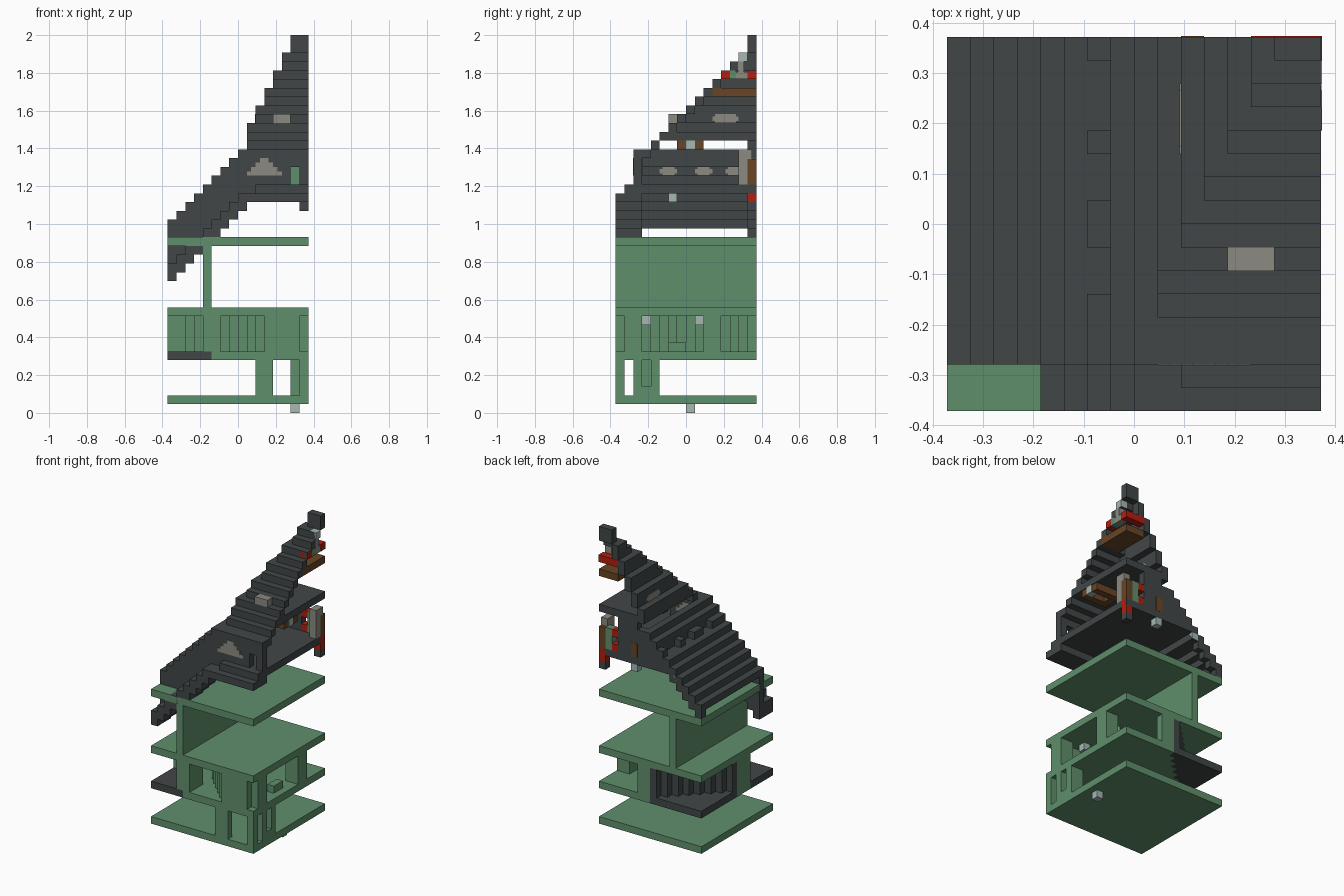
import bpy
import bmesh
from mathutils import Matrix, Vector

U = 2 / 43          # one building block
N = 16              # plan size in blocks

cube = bpy.data.objects.get("Cube")
if cube:
    bpy.data.objects.remove(cube, do_unlink=True)


def material(name, rgb):
    m = bpy.data.materials.new(name)
    m.use_nodes = True
    m.diffuse_color = (*rgb, 1)
    m.node_tree.nodes["Principled BSDF"].inputs["Base Color"].default_value = (*rgb, 1)
    return m


GREEN = material("sage_green", (.117, .275, .15))
DARK = material("slate", (.053, .062, .062))
GREY = material("warm_grey", (.26, .255, .22))
RED = material("red", (.45, .013, .005))
BROWN = material("brown", (.14, .06, .018))
LAMP = material("pale_lamp", (.38, .48, .45))


def part(name, mat, boxes):
    """Build one object from boxes given as x0, y0, z0, x1, y1, z1 in blocks."""
    bm = bmesh.new()
    for b in boxes:
        lo, hi = Vector(b[:3]), Vector(b[3:])
        mid = ((lo + hi) / 2 - Vector((N / 2, N / 2, 0))) * U
        size = (hi - lo) * U
        bmesh.ops.create_cube(bm, size=1, matrix=Matrix.Translation(mid) @ Matrix.Diagonal((*size, 1)))
    mesh = bpy.data.meshes.new(name)
    bm.to_mesh(mesh)
    bm.free()
    mesh.materials.append(mat)
    ob = bpy.data.objects.new(name, mesh)
    bpy.context.collection.objects.link(ob)
    return ob


def cell(x, y, z):
    return (x, y, z, x + 1, y + 1, z + 1)


def slab(name, z):
    part(name, GREEN, [(0, 0, z, N, N, z + 1)])


# --- Floors of the lower storeys
slab("ground_slab", 1)
slab("second_slab", 11)
slab("attic_slab", 19)

# Middle floor: green indoors, slate on the terraces outside the wall
terrace = [5, 5, 4, 3, 2, 0, 0, 0] + [i + 1 for i in range(8)]
part("terrace_floor", DARK, [(0, y, 6, d, y + 1, 7) for y, d in enumerate(terrace) if d])
part("middle_floor", GREEN, [(d, y, 6, N, y + 1, 7) for y, d in enumerate(terrace)])

# --- Ground storey posts
part("ground_posts", GREEN, [
    (10, 0, 2, 12, 1, 6), (15, 0, 2, 16, 1, 6),
    (14, 2, 2, 15, 5, 6), (15, 2, 2, 16, 3, 6),
    (15, 4, 2, 16, 5, 6), (15, 3, 2, 16, 4, 3)])

# --- Middle storey walls
part("corner_wall", GREEN, [(12, 0, 7, 15, 2, 11), (14, 1, 7, 16, 3, 11)])
part("side_pillar", GREEN, [(14, 10, 7, 16, 12, 11)])
part("left_wall", GREEN, [(0, 5, 7, 2, 8, 11), (2, 4, 7, 3, 6, 11),
                          (3, 2, 7, 4, 5, 11), (4, 0, 7, 6, 3, 11)])
part("entrance_wall", GREEN, [(6 + i, 5 - i, 7, 7 + i, 7 - i, 11) for i in range(6)])
part("back_wall_inside", GREEN, [(i + 1, 8 + i, 7, i + 3, 9 + i, 11) for i in range(8)])
part("back_wall_outside", DARK, [(i, 8 + i, 7, i + 1, 9 + i, 11) for i in range(8)])
part("table", GREEN, [(14, 6, 7, 15, 8, 8)])

# --- Upper storey dividing wall
part("upper_wall", GREEN, [(4, 0, 12, 5, N, 19)])


# --- Stepped roof: a gentle slope to the left, a steep one towards the peak
def height_x(x):
    return 22 + x if x < 9 else min(43, 33 + 2 * (x - 9))


def height_y(y):
    return 30 if y < 4 else 43 if y == 15 else 27 + y


def in_dormer(y):
    return y in (5, 6, 9, 10, 12, 13, 14)


roof = []
for x in range(N):
    for y in range(3, N):
        top = height_x(x) if x < 8 else min(height_x(x), height_y(y))
        steep = x >= 8 and height_x(x) <= height_y(y)
        thick = 2 if steep or x > 3 or y == 15 else 1
        if x > 8 and not steep and y < 15:
            thick = 1
        if x == 6 and in_dormer(y):
            top, thick = top - 1, 1
        roof.append((x, y, top - thick, x + 1, y + 1, top))
part("roof_shell", DARK, roof)

# Front gable with a small door opening, and its projecting trim
gable = []
for x in range(N):
    low, high = min(24, 15 + x), min(30, 22 + x)
    if x == 14:
        gable += [(x, 2, low, x + 1, 3, 26), (x, 2, 28, x + 1, 3, high)]
    else:
        gable.append((x, 2, low, x + 1, 3, high))
part("front_gable", DARK, gable)
part("gable_trim", DARK, [(x, 0, 15 + x, x + 1, 2, 17 + x) for x in range(9)])
part("front_ledge", DARK, [(9, 0, 24, N, 2, 25), (10, 1, 25, N, 2, 26)])

# --- Attic floors and back wall
part("attic_floor", DARK, [(4, 3, 25, N, N, 26)])
part("loft_floor", DARK, [(9, 5, 31, N, N, 32)])
part("attic_back_wall", DARK, [(x, 15, 26, x + 1, N, min(31, 21 + x)) for x in range(6, 13)])
part("back_door", BROWN, [(10, 15.9, 26, 11, N + .03, 28)])


# --- Windows with stepped ends, set through the shell
def side_window(x0, x1, y0, y1, z):
    return [(x0, y0, z + .25, x1, y1, z + .75), (x0, y0 + .3, z, x1, y1 - .3, z + 1)]


panes = []
for a, b in ((5, 7), (9, 11), (12.5, 14.5)):
    panes += side_window(7.9, 8.05, a, b, 27)
part("dormer_windows", GREY, panes)
part("upper_side_window", GREY, side_window(9.95, 11.05, 11, 14, 33))
part("gable_window", GREY, [(9 + i * .5, 1.95, 27 + i * .5, 13 - i * .5, 3.05, 27.5 + i * .5)
                            for i in range(4)])
part("upper_front_window", GREY, [(12, 6, 33, 14, 7.05, 34)])

# --- Attic furnishings
part("beams", BROWN, [(13, 7, 30, 15.9, 8, 31), (13, 9, 30, 15.9, 10, 31), (12, 7, 30, 13, 10, 31)])
part("loft_boards", BROWN, [(13, 11, 36, N, N, 37)])
part("chimney", GREY, [(15, 14, 26, N, 15, 30), (15, 15, 28.9, N, 15.5, 30)])
part("corner_cabinet", BROWN, [(15, 15, 26, N, N, 28.9)])
part("corner_plant", GREEN, [(14, 15, 26, 15, N, 29)])
part("corner_frame", RED, [(15, 15, 24, N, N, 26), (13, 15, 26, 14, N, 27), (13, 15, 28, 14, N, 29)])
part("corner_stub", DARK, [cell(15, 15, 23)])
part("loft_red_trim", RED, [(15, 12, 38, N + .04, 13, 39), (13, 15, 38, N + .04, N + .04, 39)])
part("loft_plant", GREEN, [(15, 13, 38, N + .04, 13.7, 39)])
part("loft_stone", GREY, [(15, 13.7, 38, N + .02, 15, 38.8), (15, 13.9, 38.8, N + .02, 14.6, 40)])

# --- Hanging lamps
spots = [(14, 8, 0), (12, 3, 10), (12, 9, 10), (5, 6, 24), (10, 15, 24), (4, 15, 24),
         (15, 8, 30), (15.03, 14, 40)]
for i, s in enumerate(spots):
    part(f"lamp_{i + 1}", LAMP, [cell(*s)])
